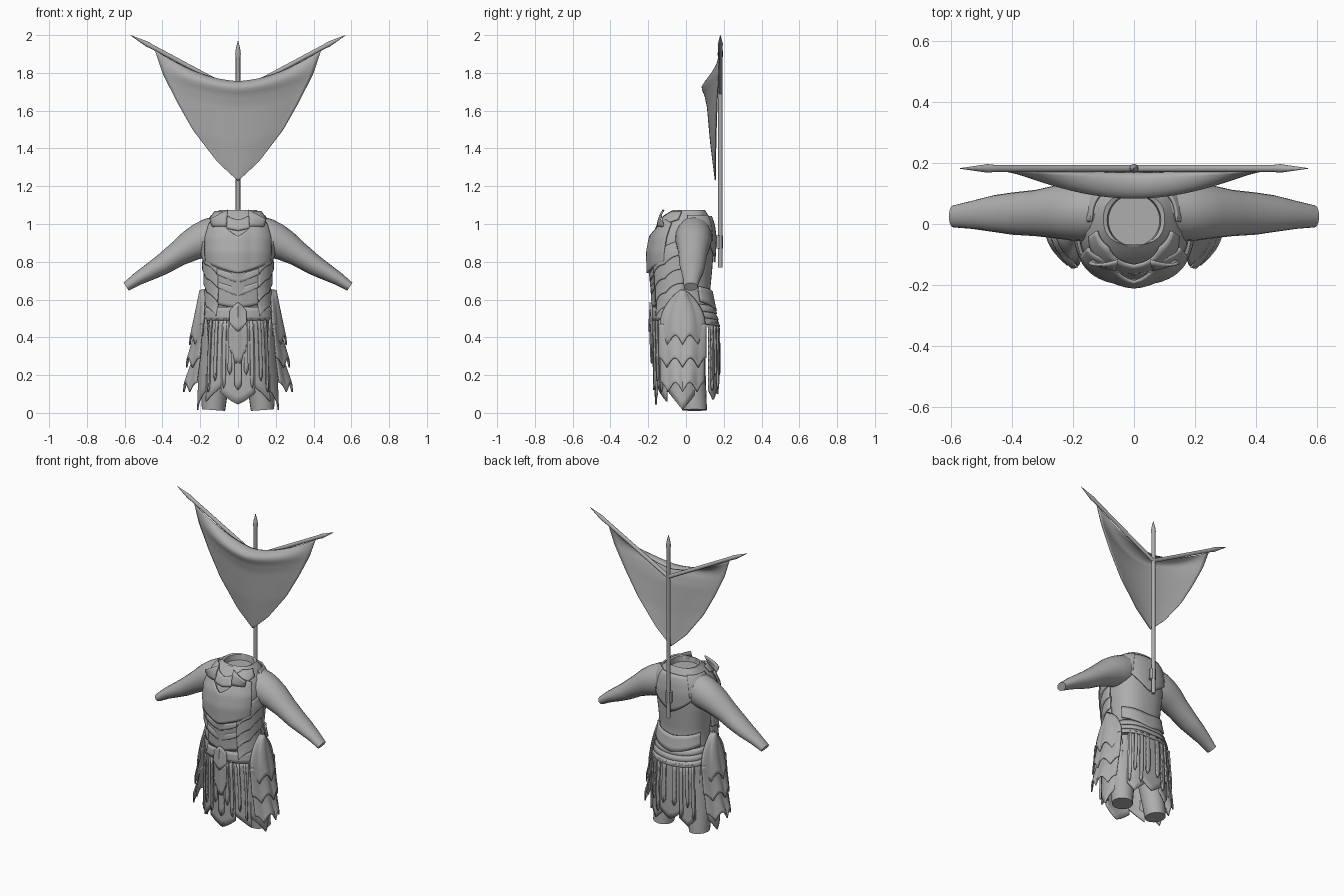
import bpy, math
from mathutils import Vector

if "Cube" in bpy.data.objects:
    bpy.data.objects.remove(bpy.data.objects["Cube"])

GREY = (0.42, 0.42, 0.42, 1)
mat = bpy.data.materials.new("plain_grey")
mat.use_nodes = True
mat.diffuse_color = GREY
mat.node_tree.nodes["Principled BSDF"].inputs["Base Color"].default_value = GREY


def make(name, verts, faces, thick=0.0, angle=40):
    me = bpy.data.meshes.new(name)
    me.from_pydata([tuple(v) for v in verts], [], faces)
    me.materials.append(mat)
    ob = bpy.data.objects.new(name, me)
    bpy.context.collection.objects.link(ob)
    if thick:
        mod = ob.modifiers.new("thickness", "SOLIDIFY")
        mod.thickness = thick
        mod.offset = 0
    bpy.ops.object.select_all(action="DESELECT")
    bpy.context.view_layer.objects.active = ob
    ob.select_set(True)
    bpy.ops.object.shade_smooth_by_angle(angle=math.radians(angle))
    return ob


def grid(name, point, n, m, thick=0.008):
    """Sheet from point(u, v), u in -1..1, v in 0..1."""
    verts = [point(2 * i / n - 1, j / m) for j in range(m + 1) for i in range(n + 1)]
    w = n + 1
    faces = [(j * w + i, j * w + i + 1, (j + 1) * w + i + 1, (j + 1) * w + i)
             for j in range(m) for i in range(n)]
    return make(name, verts, faces, thick)


def loft(name, rings):
    """Closed rings joined into a capped skin."""
    n = len(rings[0])
    verts = [p for r in rings for p in r]
    faces = [(j * n + i, j * n + (i + 1) % n, (j + 1) * n + (i + 1) % n, (j + 1) * n + i)
             for j in range(len(rings) - 1) for i in range(n)]
    faces += [tuple(range(n))[::-1], tuple(range(len(verts) - n, len(verts)))]
    return make(name, verts, faces)


def tube(name, stations, n=20):
    """Limb or rod along x-z: stations of (x, y, z, in-plane radius, y radius)."""
    pts = [Vector(s[:3]) for s in stations]
    rings = []
    for k, s in enumerate(stations):
        d = (pts[min(k + 1, len(pts) - 1)] - pts[max(k - 1, 0)]).normalized()
        up = Vector((-d.z, 0, d.x)).normalized()
        rings.append([pts[k] + up * s[3] * math.cos(t) + Vector((0, s[4], 0)) * math.sin(t)
                      for t in (2 * math.pi * i / n for i in range(n))])
    return loft(name, rings)


def interp(table, z):
    for a, b in zip(table, table[1:]):
        if z <= b[0]:
            f = max(0, (z - a[0]) / (b[0] - a[0]))
            return [p + (q - p) * f for p, q in zip(a[1:], b[1:])]
    return table[-1][1:]


# body envelope: height, half width, front y, back y
BODY = [(0, .205, -.155, .165), (.3, .195, -.16, .168), (.46, .185, -.165, .165),
        (.56, .165, -.162, .14), (.65, .16, -.168, .128), (.75, .168, -.178, .138),
        (.85, .178, -.182, .146), (.93, .178, -.168, .148), (1.0, .158, -.135, .138),
        (1.04, .13, -.105, .122), (1.075, .1, -.068, .1)]


def power(v, e=.8):
    return math.copysign(abs(v) ** e, v)


def surf(a, z, off=0):
    """Point on the envelope; angle 0 is the front, positive to the left."""
    rx, yf, yb = interp(BODY, z)
    return (power(math.sin(a)) * (rx + off),
            (yf + yb) / 2 - power(math.cos(a)) * ((yb - yf) / 2 + off), z)


def wrap(name, centre, half, top, bot, lo=.008, hi=.008, n=16, m=10, ridge=0, thick=.01):
    """Plate hugging the envelope; top and bot are functions of u."""
    c, h = math.radians(centre), math.radians(half)

    def point(u, v):
        z = bot(u) + (top(u) - bot(u)) * v
        return surf(c + h * u, z, lo + (hi - lo) * v + ridge * max(0, 1 - abs(u) * 4))
    return grid(name, point, n, m, thick)


def flat(z):
    return lambda u: z


# torso with a sunken neck opening
levels = [.47, .52, .56, .6, .65, .7, .75, .8, .85, .89, .93, .965, 1.0, 1.02, 1.04, 1.06, 1.075]
turn = [2 * math.pi * i / 40 for i in range(40)]
rings = [[surf(a, z) for a in turn] for z in levels]
rings += [[(math.sin(a) * r, .012 - math.cos(a) * r, z) for a in turn]
          for r, z in ((.088, 1.07), (.084, 1.035))]
loft("torso", rings)

for s, side in ((1, "left"), (-1, "right")):
    # arm and leg
    tube(side + "_arm", [(s * x, y, z, r, q) for x, y, z, r, q in (
        (.07, .04, .96, .095, .085), (.15, .04, .93, .1, .098), (.2, .04, .91, .094, .095),
        (.25, .04, .885, .083, .088), (.32, .036, .84, .066, .076), (.4, .034, .785, .055, .069),
        (.46, .034, .75, .046, .06), (.53, .03, .71, .035, .046), (.592, .025, .668, .025, .036))])
    tube(side + "_leg", [(s * x, y, z, r, q) for x, y, z, r, q in (
        (.1, .01, .52, .085, .1), (.105, .015, .35, .085, .085),
        (.118, .03, .18, .075, .075), (.13, .045, .015, .062, .066))])

    # overlapping scalloped hip plates
    tiers = [("upper", .65, .36, .2, .255, .118, .05, 1), ("middle", .47, .24, .215, .272, .125, .05, 0),
             ("lower", .34, .11, .222, .287, .115, .05, 0), ("inner", .5, .015, .195, .213, .1, .13, 0)]
    for label, zt, zb, xt, xb, w, notch, pointed in tiers:
        def leaf(u, v):
            h = 1 - v
            width = w * (math.sin(min(1, h * 1.3 + .02) * math.pi / 2) ** .75 if pointed else 1)
            low = zb + notch * (abs(u) if label == "inner" else abs(math.sin(1.5 * math.pi * u)))
            arch = .07 * u * u
            return (s * (xt + (xb - xt) * h - arch * (.4 + .6 * h)), -.018 + width * u,
                    low + (zt - low) * v)
        grid(f"{side}_{label}_hip_plate", leaf, 24, 10)

    # layered rib plates and shoulder edging
    for k in range(4):
        z = .56 + .075 * k
        wrap(f"{side}_rib_plate_{k}", s * 62, 30, lambda u: z + .1 + .035 * s * u,
             lambda u: z + .05 * s * u + .012 * abs(math.sin(3 * u)), .016, .006)
    wrap(side + "_collar_wing", s * 30, 15, lambda u: 1.05 - .025 * s * u,
         flat(.985), .012, .055, n=6, m=4)
    wrap(side + "_shoulder_strap", s * 118, 28, flat(1.045),
         lambda u: .97 - .06 * s * u, .012, .012)

# breastplate with a centre ridge and a V neckline
wrap("breastplate", 0, 62, lambda u: .935 + .09 * min(1, abs(u) * 2) - .05 * max(0, abs(u) - .6),
     lambda u: .74 + .06 * abs(u), .014, .012, n=32, m=14, ridge=.012)
wrap("belly_plate", 0, 52, flat(.79), lambda u: .555 + .03 * abs(u), .007, .006,
     n=28, m=12, ridge=.008)
for z in (.62, .69):
    wrap("belly_band", 0, 34, lambda u: z + .045 + .03 * abs(u),
         lambda u: z + .045 * abs(u), .014, .009, n=20, m=3)
wrap("front_collar", 0, 75, lambda u: 1.02 + .045 * min(1, abs(u) * 2),
     lambda u: .965 + .06 * abs(u), .01, .016, n=24, m=4)

# back armour
wrap("upper_back_plate", 180, 48, flat(1.04), lambda u: .8 + .11 * abs(u), .008, .01, n=24)
wrap("lower_back_plate", 180, 62, lambda u: .64 + .03 * abs(u),
     lambda u: .54 + .05 * abs(u), .014, .008, n=24, m=4)

# belts
wrap("front_belt", 0, 80, flat(.56), flat(.49), .012, .012, n=32, m=3)
for k in range(3):
    z = .455 + .034 * k
    wrap(f"back_belt_{k}", 180, 82, lambda u: z + .036 + .02 * abs(u),
         lambda u: z + .02 * abs(u), .012, .004, n=32, m=2)

# skirt lappets front and back
wrap("front_centre_lappet", 0, 21, flat(.5), lambda u: .045 + .06 * abs(u), .004, .004, n=12)
wrap("back_centre_lappet", 180, 16, flat(.5), lambda u: .1 + .05 * abs(u), 0, 0, n=10)
for s, side in ((1, "left"), (-1, "right")):
    wrap(side + "_front_panel", s * 36, 17, flat(.5), lambda u: .1 - .04 * s * u, -.002, 0, n=12)
    wrap(side + "_back_panel", 180 - s * 31, 17, flat(.48),
         lambda u: .07 + .05 * abs(u), -.004, 0, n=12)
    for x, low in ((8, .2), (16, .13), (30, .17), (43, .11)):
        wrap(side + "_front_strap", s * x, 2.6, flat(.5),
             lambda u: low + .025 * abs(u), .012, .012, n=4, m=6)
    for x, low in ((7, .2), (19, .13), (31, .2), (42, .12)):
        wrap(side + "_back_strap", 180 - s * x, 3, flat(.48),
             lambda u: low + .025 * abs(u), .01, .01, n=4, m=6)

# buckle ornament
wrap("belt_buckle", 0, 9, lambda u: .585 - .04 * abs(u),
     lambda u: .43 + .05 * abs(u), .024, .02, n=10, m=6, ridge=.006)
wrap("buckle_drop", 0, 8.5, flat(.47),
     lambda u: .27 + .1 * abs(u) - .03 * abs(math.sin(6 * u)), .018, .02, n=14, m=6, ridge=.006)
wrap("centre_strap", 0, 2.6, flat(.35), lambda u: .12 + .025 * abs(u), .012, .012, n=4, m=5)

# pole, crossbars and bracket
PY = .182
tube("pole", [(0, PY, z, r, r) for z, r in
              ((.77, .012), (1.88, .012), (1.9, .015), (1.93, .011), (1.97, .001))], 12)
for s, side in ((1, "left"), (-1, "right")):
    tube(side + "_crossbar", [(s * x, PY, 1.695 + .535 * x, r, r) for x, r in
                              ((0, .012), (.46, .012), (.48, .014), (.57, .001))], 12)
tube("pole_bracket", [(0, .175, .87, .02, .022), (0, .175, .94, .02, .022)], 8)

# banner cloth: centre line (v, z, y) and side edge (v, x, z, y)
CENTRE = [(0, 1.745, .168), (.05, 1.757, .14), (.11, 1.745, .098), (.17, 1.722, .082),
          (.25, 1.68, .1), (.35, 1.62, .113), (.65, 1.43, .13), (1, 1.23, .155)]
EDGE = [(0, .44, 1.92, .176), (.2, .4, 1.8, .172), (.45, .325, 1.65, .165),
        (.65, .24, 1.5, .16), (.85, .11, 1.33, .156), (1, .002, 1.23, .155)]


def cloth(u, v):
    zc, yc = interp(CENTRE, v)
    x, ze, ye = interp(EDGE, v)
    return (x * u, ye + (yc - ye) * (1 - u * u) ** 1.2, zc + (ze - zc) * abs(u) ** 1.6)


grid("banner", cloth, 32, 32, .005)
